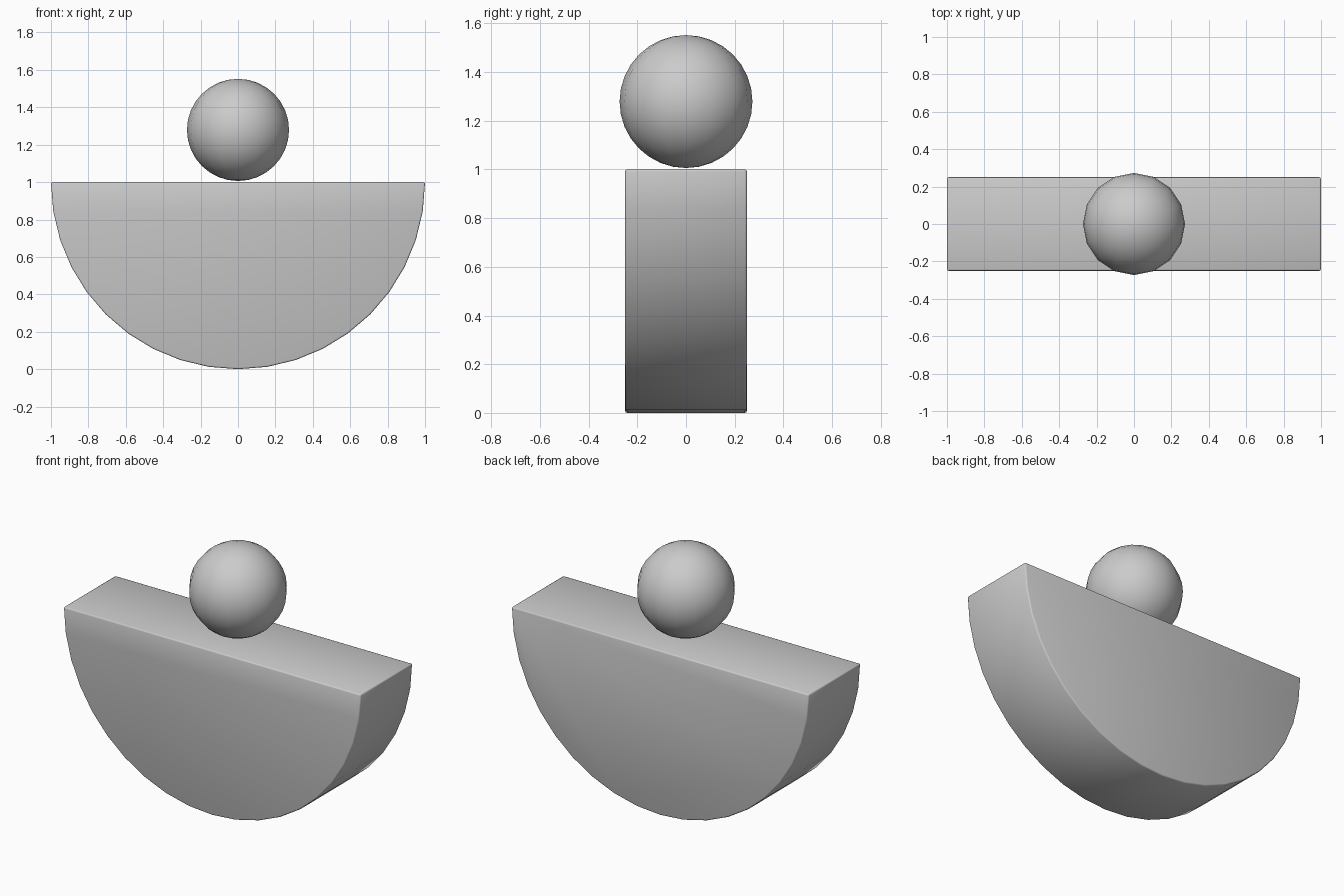
import bpy, bmesh, math

if "Cube" in bpy.data.objects:
    bpy.data.objects.remove(bpy.data.objects["Cube"])

# half-round rocker body: semicircle profile extruded along y
N, R, HALF = 20, 1.0, 0.25
bm = bmesh.new()
profile = []
for i in range(N + 1):
    a = math.pi + math.pi * i / N
    profile.append(bm.verts.new((R * math.cos(a), -HALF, R + R * math.sin(a))))
face = bm.faces.new(profile)
ext = bmesh.ops.extrude_face_region(bm, geom=[face])
moved = [g for g in ext["geom"] if isinstance(g, bmesh.types.BMVert)]
bmesh.ops.translate(bm, verts=moved, vec=(0, 2 * HALF, 0))
bmesh.ops.recalc_face_normals(bm, faces=bm.faces)
mesh = bpy.data.meshes.new("half_round_body")
bm.to_mesh(mesh)
bm.free()
body = bpy.data.objects.new("half_round_body", mesh)
bpy.context.collection.objects.link(body)
mesh.polygons.foreach_set("use_smooth", [True] * len(mesh.polygons))

# slightly softened rim edges
bev = body.modifiers.new("soft_edges", 'BEVEL')
bev.width = 0.008
bev.segments = 2
bev.limit_method = 'ANGLE'
bev.angle_limit = math.radians(40)

# ball hovering just above the flat top
bpy.ops.mesh.primitive_uv_sphere_add(segments=16, ring_count=16, radius=0.273,
                                     location=(0, 0, 1.279))
ball = bpy.context.object
ball.name = "ball"
bpy.ops.object.shade_smooth()
